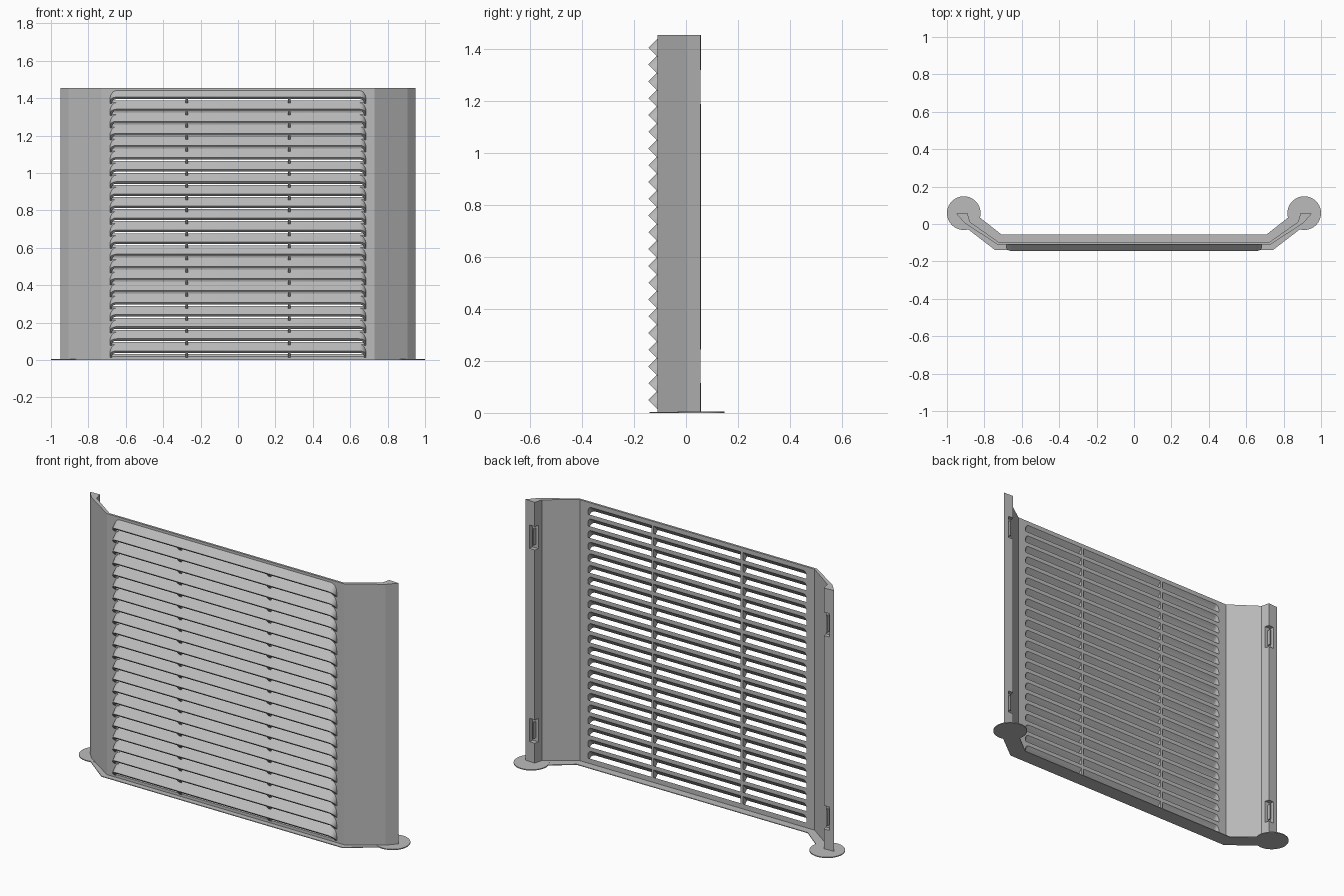
import bpy, bmesh, math
from mathutils import Vector

if "Cube" in bpy.data.objects:
    bpy.data.objects.remove(bpy.data.objects["Cube"])

HEIGHT = 1.455
ROWS, PITCH, FIRST_TIP = 22, 0.0646, 1.406
FRONT, BACK, LIP = -0.11, -0.098, -0.145
HALF, ROUND, SKIN = 0.685, 0.035, 0.016
OUT = Vector((0, -1, -1)).normalized()   # louver slope, outwards and down
UP = Vector((0, -1, 1)).normalized()     # louver top normal

grey = bpy.data.materials.new("plain_grey")
grey.use_nodes = True
GREY = (0.5, 0.5, 0.5, 1)
grey.diffuse_color = GREY
grey.node_tree.nodes["Principled BSDF"].inputs["Base Color"].default_value = GREY


def finish(bm, name):
    bmesh.ops.recalc_face_normals(bm, faces=bm.faces)
    mesh = bpy.data.meshes.new(name)
    bm.to_mesh(mesh)
    bm.free()
    mesh.materials.append(grey)
    ob = bpy.data.objects.new(name, mesh)
    bpy.context.collection.objects.link(ob)
    return ob


def extrude(bm, points, offset):
    """Prism from a polygon of 3D points."""
    face = bm.faces.new([bm.verts.new(p) for p in points])
    new = bmesh.ops.extrude_face_region(bm, geom=[face], use_keep_orig=True)["geom"]
    bmesh.ops.translate(bm, vec=offset, verts=[v for v in new if isinstance(v, bmesh.types.BMVert)])


def prism(bm, plan, z0, z1):
    extrude(bm, [(x, y, z0) for x, y in plan], (0, 0, z1 - z0))


def box(bm, x0, x1, y0, y1, z0, z1):
    prism(bm, [(x0, y0), (x1, y0), (x1, y1), (x0, y1)], z0, z1)


def arch(half, top, bottom, radius, steps=6):
    """Flat arch with rounded upper corners, left to right."""
    right = [(half - radius + radius * math.sin(a), top - radius + radius * math.cos(a))
             for a in (math.pi / 2 * i / steps for i in range(steps + 1))]
    right.append((half, bottom))
    return [(-x, n) for x, n in reversed(right)] + right


def mirrored(half):
    return half + [(-x, y) for x, y in reversed(half)]


def cut(target, cutter):
    cutter.hide_render = True
    mod = target.modifiers.new("cut", 'BOOLEAN')
    mod.operation, mod.solver, mod.object = 'DIFFERENCE', 'EXACT', cutter
    bpy.context.view_layer.objects.active = target
    bpy.ops.object.modifier_apply(modifier=mod.name)
    bpy.data.objects.remove(cutter)


# Bent front panel with a solid post at each end
front_edge = [(0.73, FRONT), (0.905, 0.005), (0.95, 0.055)]
back_edge = [(0.89, 0.058), (0.878, 0.012), (0.722, BACK)]
bm = bmesh.new()
prism(bm, mirrored(front_edge + back_edge), 0, HEIGHT)
panel = finish(bm, "panel")

# Slots through the panel, one under each louver
step = PITCH / math.sqrt(2)
bm = bmesh.new()
for row in range(ROWS):
    tip = Vector((0, LIP, FIRST_TIP - row * PITCH))
    slot = arch(HALF - 0.012, -SKIN, -step, ROUND - 0.014)
    extrude(bm, [tip + Vector((x, 0, 0)) + UP * n + OUT * 0.02 for x, n in slot], OUT * -0.16)
cut(panel, finish(bm, "slot_cutter"))

# Clip pockets in the back of both posts
bm = bmesh.new()
for z in (0.18, 1.255):
    for side in (-1, 1):
        box(bm, side * 0.86, side * 0.922, 0.034, 0.08, z - 0.065, z + 0.065)
cut(panel, finish(bm, "pocket_cutter"))

# Louver hoods and their two inner ribs, trimmed at the panel back
bm = bmesh.new()
depth = -0.035 * math.sqrt(2)
hood = arch(HALF, 0, depth, ROUND)
hood += reversed(arch(HALF - 0.012, -SKIN, depth, ROUND - 0.014))
sections = [hood]
for x in (-0.275, 0.275):
    sections.append([(x - 0.007, -0.01), (x + 0.007, -0.01), (x + 0.007, depth), (x - 0.007, depth)])
for row in range(ROWS):
    tip = Vector((0, LIP, FIRST_TIP - row * PITCH))
    for section in sections:
        extrude(bm, [tip + Vector((x, 0, 0)) + UP * n for x, n in section], OUT * -0.1)
bmesh.ops.bisect_plane(bm, geom=bm.verts[:] + bm.edges[:] + bm.faces[:],
                       plane_co=(0, BACK, 0), plane_no=(0, 1, 0), clear_outer=True)
bmesh.ops.holes_fill(bm, edges=[e for e in bm.edges if e.is_boundary], sides=0)
louvers = finish(bm, "louvers")

# Retaining tongue inside each pocket
bm = bmesh.new()
for z in (0.18, 1.255):
    for side in (-1, 1):
        box(bm, side * 0.9, side * 0.907, 0.03, 0.054, z - 0.045, z + 0.045)
finish(bm, "pocket_tongues")

# Thin brim along the foot
bm = bmesh.new()
prism(bm, mirrored([(0.742, -0.14), (0.95, 0.02), (0.85, 0.055), (0.71, -0.055)]), 0, 0.004)
finish(bm, "foot_brim")

# Round foot pads
for side, label in ((1, "left"), (-1, "right")):
    bm = bmesh.new()
    pad = [(side * 0.91 + 0.09 * math.cos(math.tau * i / 40), 0.058 + 0.09 * math.sin(math.tau * i / 40))
           for i in range(40)]
    prism(bm, pad, 0, 0.005)
    finish(bm, label + "_foot_pad")

# Smooth the rounded louver ends, keep the edges crisp
bpy.ops.object.select_all(action='DESELECT')
louvers.select_set(True)
bpy.context.view_layer.objects.active = louvers
bpy.ops.object.shade_smooth_by_angle(angle=math.radians(30))
